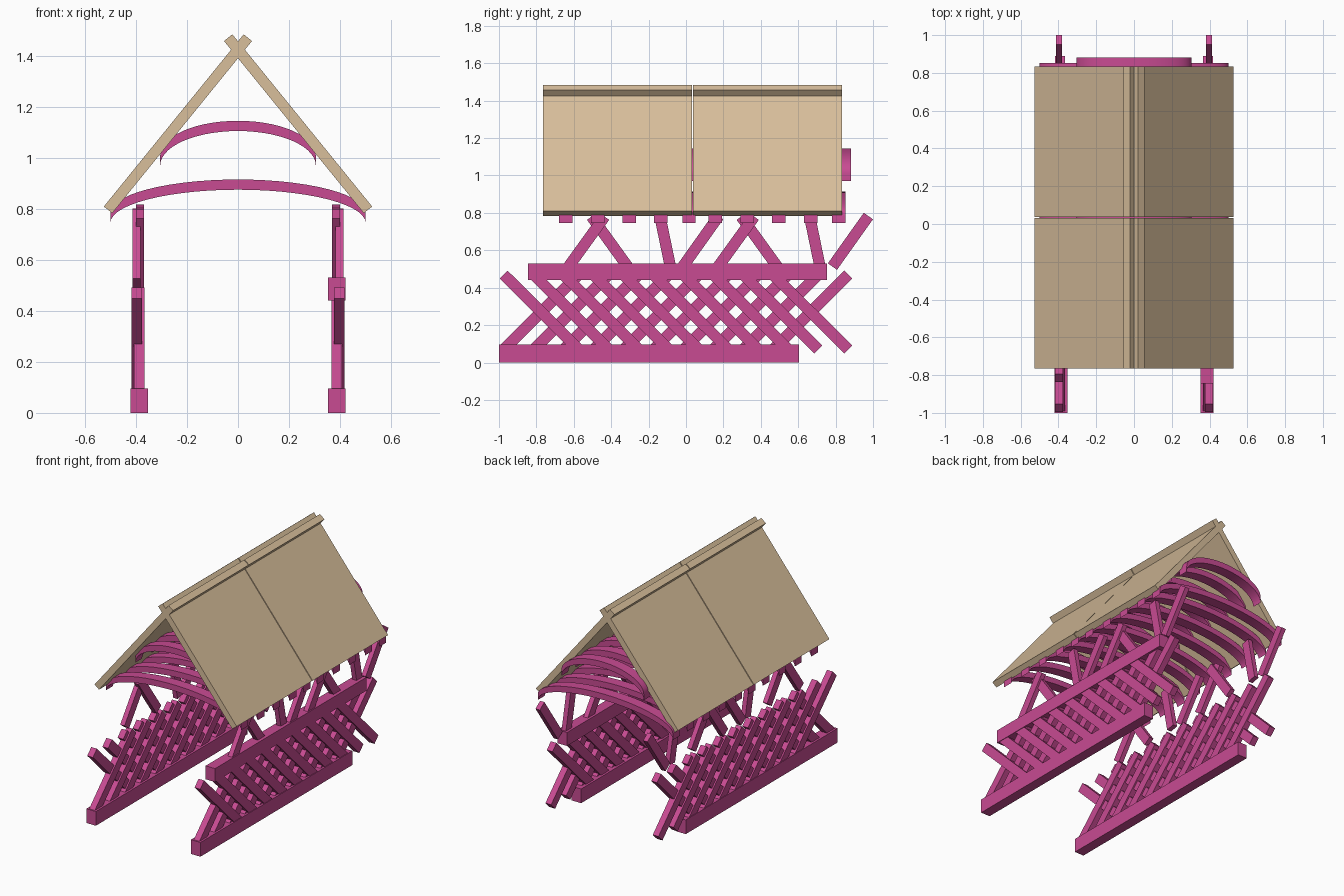
import bpy, math

if "Cube" in bpy.data.objects:
    bpy.data.objects.remove(bpy.data.objects["Cube"])


def material(name, color):
    m = bpy.data.materials.new(name)
    m.diffuse_color = color
    m.use_nodes = True
    m.node_tree.nodes["Principled BSDF"].inputs["Base Color"].default_value = m.diffuse_color
    return m


PINK = material("pink_timber", (0.58, 0.07, 0.29, 1))
TAN = material("tan_board", (0.69, 0.52, 0.33, 1))


def prism(name, profile, axis, lo, hi, mat, faces=None):
    """Extrude a 2D profile along x (profile = y,z) or y (profile = x,z)."""
    n = len(profile)

    def place(p, t):
        return (t, p[0], p[1]) if axis == 'x' else (p[0], t, p[1])

    verts = [place(p, t) for t in (lo, hi) for p in profile]
    caps = faces or [tuple(range(n))]
    polys = [tuple(c) for c in caps]
    polys += [tuple(i + n for i in reversed(c)) for c in caps]
    polys += [((i + 1) % n, i, i + n, (i + 1) % n + n) for i in range(n)]
    mesh = bpy.data.meshes.new(name)
    mesh.from_pydata(verts, [], polys)
    mesh.materials.append(mat)
    ob = bpy.data.objects.new(name, mesh)
    bpy.context.collection.objects.link(ob)
    # consistent outward normals
    bpy.ops.object.select_all(action='DESELECT')
    ob.select_set(True)
    bpy.context.view_layer.objects.active = ob
    bpy.ops.object.mode_set(mode='EDIT')
    bpy.ops.mesh.select_all(action='SELECT')
    bpy.ops.mesh.normals_make_consistent(inside=False)
    bpy.ops.object.mode_set(mode='OBJECT')
    return ob


def beam(name, a, b, width, side, x0, x1):
    """Straight timber between two (y, z) points on one side wall."""
    dy, dz = b[0] - a[0], b[1] - a[1]
    k = width / 2 / math.hypot(dy, dz)
    ny, nz = -dz * k, dy * k
    prof = [(a[0] + ny, a[1] + nz), (b[0] + ny, b[1] + nz),
            (b[0] - ny, b[1] - nz), (a[0] - ny, a[1] - nz)]
    lo, hi = sorted((side * x0, side * x1))
    return prism(name, prof, 'x', lo, hi, PINK)


def arch(name, half, rise, base, thick, y0, y1, seg=28):
    """Elliptical arch whose underside is the top edge shifted down."""
    pts = [(-half * math.cos(math.pi * i / seg), base + rise * math.sin(math.pi * i / seg))
           for i in range(seg + 1)]
    prof = pts + [(x, z + thick) for x, z in reversed(pts)]
    n = len(prof)
    quads = [(i, i + 1, n - 2 - i, n - 1 - i) for i in range(seg)]
    prism(name, prof, 'y', y0, y1, PINK, quads)
    bpy.ops.object.shade_smooth_by_angle(angle=math.radians(35))


# side walls, mirrored left and right
for side, label in ((1, "right"), (-1, "left")):
    beam(f"{label}_sill", (-1, 0.0475), (0.605, 0.0475), 0.095, side, 0.352, 0.422)
    # crossed lattice bars
    for i in range(10):
        s = 0.16 * i
        beam(f"{label}_lattice_outer", (-0.975 + s, 0.47), (-0.573 + s, 0.07), 0.06, side, 0.376, 0.418)
        beam(f"{label}_lattice_inner", (-0.973 + s, 0.07), (-0.573 + s, 0.47), 0.06, side, 0.366, 0.408)
    # struts under the eaves, repeated for each half
    for s in (0, 0.8):
        beam(f"{label}_strut", (-0.63 + s, 0.51), (-0.435 + s, 0.78), 0.06, side, 0.382, 0.414)
        beam(f"{label}_strut", (-0.31 + s, 0.51), (-0.505 + s, 0.78), 0.06, side, 0.368, 0.40)
        beam(f"{label}_strut", (-0.083 + s, 0.51), (-0.145 + s, 0.81), 0.06, side, 0.368, 0.40)
        beam(f"{label}_strut", (-0.017 + s, 0.513), (0.175 + s, 0.783), 0.06, side, 0.382, 0.414)

# middle rail on the right wall only
beam("right_middle_rail", (-0.845, 0.485), (0.755, 0.485), 0.09, 1, 0.352, 0.422)

# roof ribs: wide lower arches and narrow upper arches
for s in (0, 0.8):
    for y in (-0.68, -0.508, -0.34, -0.17, -0.02):
        arch("lower_arch", 0.50, 0.13, 0.745, 0.04, y + s, y + s + 0.072)
        arch("upper_arch", 0.305, 0.135, 0.97, 0.04, y + s + 0.03, y + s + 0.102)

# roof boards crossing at the ridge, two halves per slope
for side, label in ((1, "right"), (-1, "left")):
    prof = [(side * x, z) for x, z in
            ((0.493, 0.783), (0.526, 0.809), (-0.022, 1.484), (-0.055, 1.458))]
    prism(f"{label}_roof_front", prof, 'y', -0.765, 0.032, TAN)
    prism(f"{label}_roof_back", prof, 'y', 0.038, 0.835, TAN)
